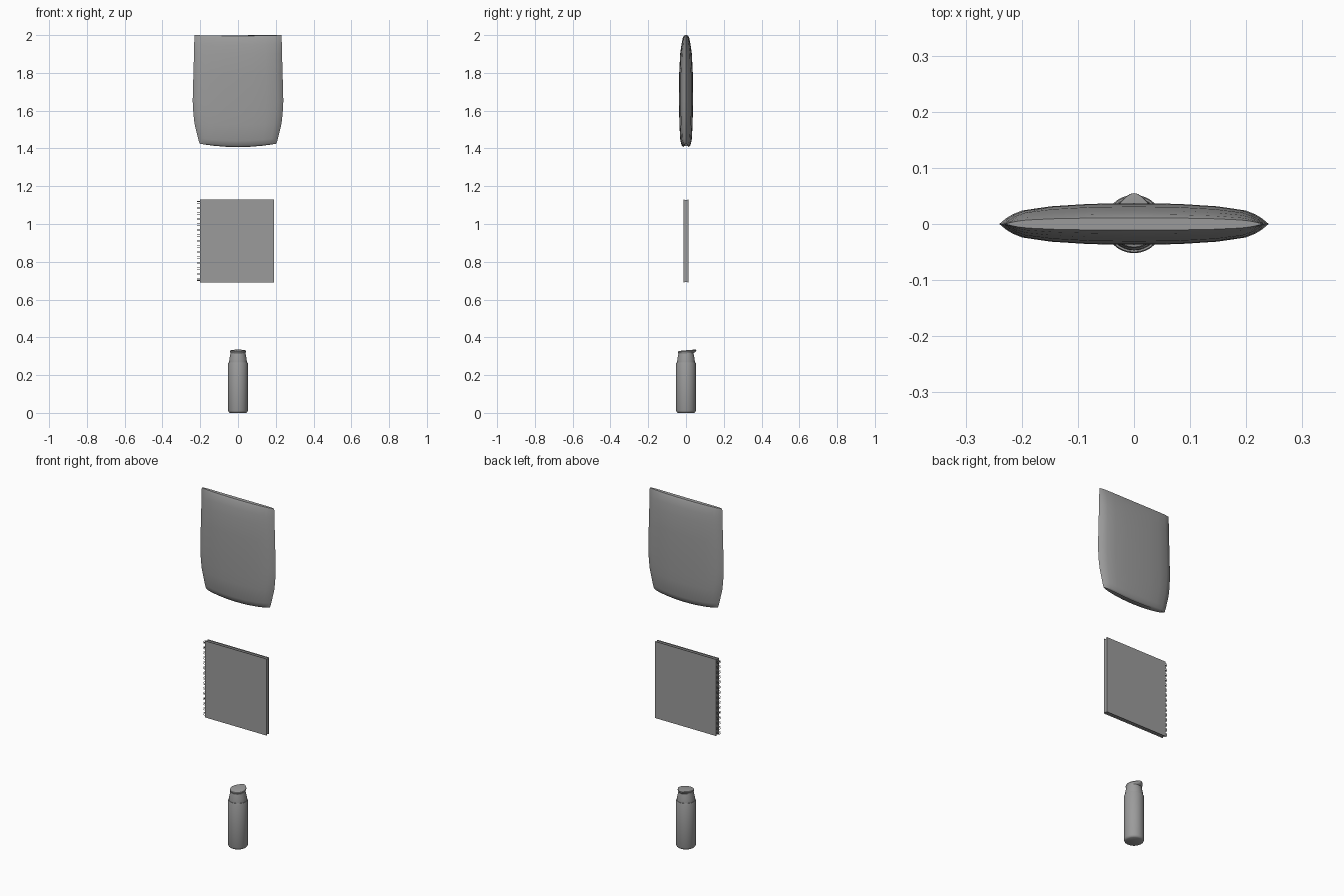
import bpy, bmesh, math
from mathutils import Matrix

if "Cube" in bpy.data.objects:
    bpy.data.objects.remove(bpy.data.objects["Cube"], do_unlink=True)

grey = bpy.data.materials.new("plain grey")
grey.use_nodes = True
color = (0.33, 0.33, 0.33, 1)
grey.diffuse_color = color
grey.node_tree.nodes["Principled BSDF"].inputs["Base Color"].default_value = color


def finish(name, bm, angle=None):
    """Turn a bmesh into a named grey object, smoothed below the angle."""
    bmesh.ops.recalc_face_normals(bm, faces=bm.faces[:])
    mesh = bpy.data.meshes.new(name)
    bm.to_mesh(mesh)
    bm.free()
    mesh.materials.append(grey)
    obj = bpy.data.objects.new(name, mesh)
    bpy.context.collection.objects.link(obj)
    if angle:
        bpy.ops.object.select_all(action="DESELECT")
        obj.select_set(True)
        bpy.context.view_layer.objects.active = obj
        bpy.ops.object.shade_smooth_by_angle(angle=math.radians(angle))
    return obj


def loft(name, rings, angle):
    """Skin a stack of equal rings and close both ends."""
    bm = bmesh.new()
    loops = [[bm.verts.new(p) for p in ring] for ring in rings]
    n = len(loops[0])
    for a, b in zip(loops, loops[1:]):
        for i in range(n):
            j = (i + 1) % n
            bm.faces.new((a[i], a[j], b[j], b[i]))
    bm.faces.new(loops[0][::-1])
    bm.faces.new(loops[-1])
    return finish(name, bm, angle)


def box(name, x0, x1, y0, y1, z0, z1):
    bm = bmesh.new()
    place = Matrix.Translation(((x0 + x1) / 2, (y0 + y1) / 2, (z0 + z1) / 2))
    bmesh.ops.create_cube(bm, size=1, matrix=place @ Matrix.Diagonal((x1 - x0, y1 - y0, z1 - z0, 1)))
    return finish(name, bm)


# Padded pouch: lens-shaped sections with a sagging bottom edge
quarter = [(1, 0), (.95, .27), (.9, .47), (.83, .65), (.62, .85), (.33, .97), (0, 1)]
half = quarter + [(-u, v) for u, v in quarter[-2::-1]]
section = half + [(u, -v) for u, v in half[-2:0:-1]]
pouch_rows = [  # height, half width, half thickness, sag
    (1.425, .203, .013, .018), (1.433, .206, .022, .018), (1.455, .212, .03, .015),
    (1.53, .23, .035, .006), (1.58, .236, .036, .002), (1.65, .24, .037, 0),
    (1.8, .236, .036, 0), (1.9, .233, .031, 0), (1.95, .232, .024, 0),
    (1.985, .231, .017, 0), (2.0, .23, .011, .004)]
loft("pouch", [[(u * w, v * t, z - sag * (1 - u * u)) for u, v in section]
               for z, w, t, sag in pouch_rows], 50)

# Notebook: two covers around a slightly smaller page block
for side, name in ((-1, "front_cover"), (1, "back_cover")):
    box(name, -.2, .19, *sorted((side * .009, side * .012)), .69, 1.13)
box("pages", -.198, .188, -.009, .009, .694, 1.126)

# Wire binding: small rings, in pairs, along the left edge of the pages
bm = bmesh.new()
count = 15
for k in range(count):
    for offset in (-.004, .004):
        z = .705 + k * .41 / (count - 1) + offset
        grid = []
        for i in range(12):
            a = math.tau * i / 12
            grid.append([bm.verts.new((-.205 + r * math.cos(a), r * math.sin(a), z + h))
                         for r, h in ((.0125, 0), (.011, .0015), (.0095, 0), (.011, -.0015))])
        for i in range(12):
            for j in range(4):
                m, n = (i + 1) % 12, (j + 1) % 4
                bm.faces.new((grid[i][j], grid[m][j], grid[m][n], grid[i][n]))
finish("binding_rings", bm, 60)


def circle(r, z, n=32):
    return [(r * math.cos(math.tau * i / n), r * math.sin(math.tau * i / n), z) for i in range(n)]


# Bottle body and tapered neck
loft("bottle_body", [circle(r, z) for r, z in
                     ((.043, 0), (.049, .004), (.052, .012), (.052, .262), (.05, .267))], 40)
loft("bottle_neck", [circle(r, z) for r, z in
                     ((.047, .265), (.046, .285), (.041, .308), (.039, .32))], 40)


# Tilted lid drawn out into a flat spout at the back
def lid_ring(r, z, reach):
    ring = []
    for x, y, _ in circle(r, 0):
        pull = max(0, y / r) ** 3
        ring.append((x * (1 - .2 * pull), y + reach * pull, z + .1 * y))
    return ring


loft("bottle_lid", [lid_ring(.038, .310, 0), lid_ring(.041, .319, .008),
                    lid_ring(.043, .326, .012), lid_ring(.041, .330, .014),
                    lid_ring(.034, .3315, .012)], 40)
